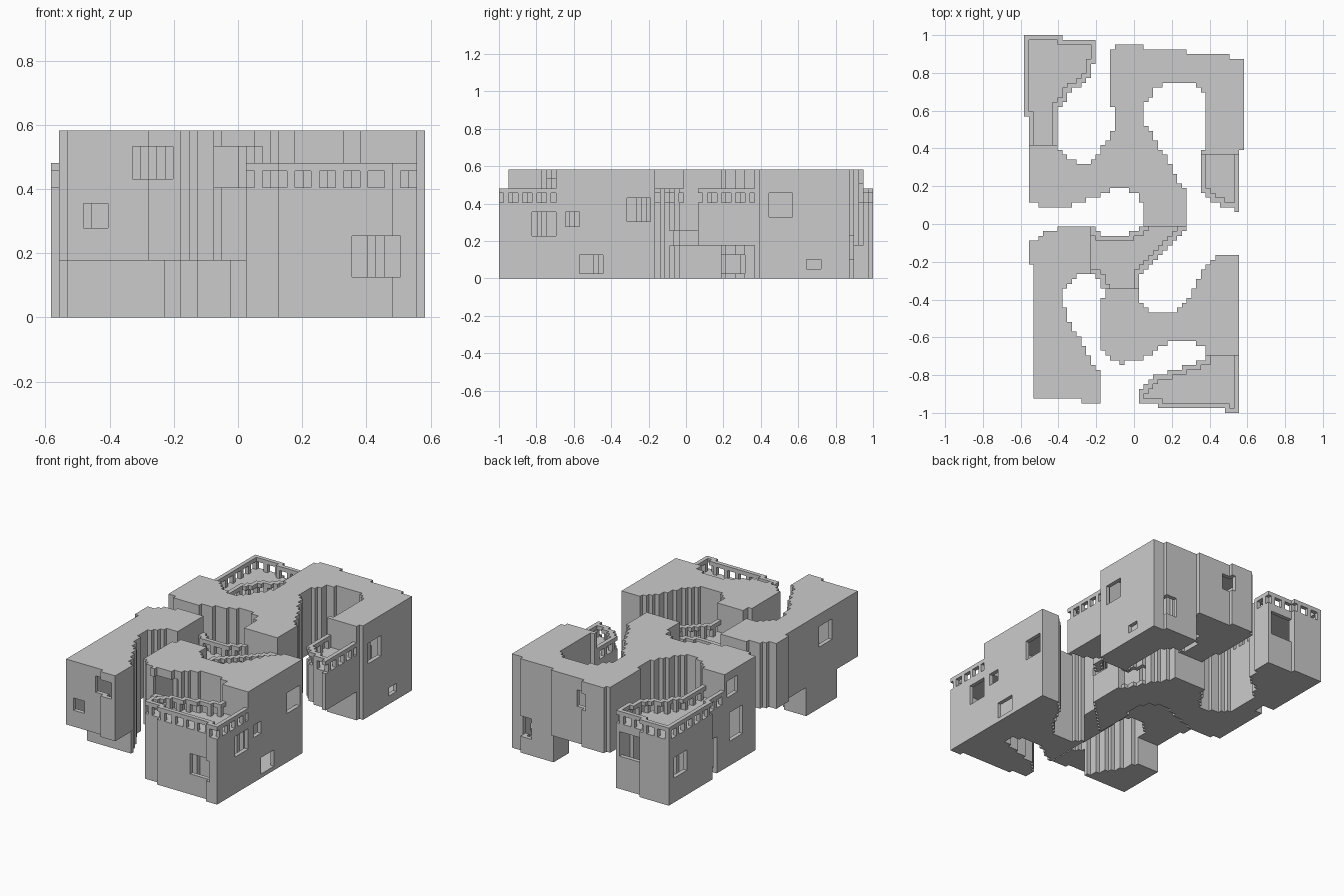
import bpy

if "Cube" in bpy.data.objects:
    bpy.data.objects.remove(bpy.data.objects["Cube"])

# Block grid: 46 x 79 x 23 cubes
V = 2 / 79
NX, NY, NZ = 46, 79, 23
DECK, RAIL, LIFT = 16, 19, 7      # terrace floor, parapet top, raised underside

# Winding footprints, snapped to the block grid below
UPPER = [(-.58, 1), (-.39, 1), (-.39, .975), (-.205, .975), (-.205, .86), (-.24, .78),
         (-.34, .69), (-.41, .6), (-.41, .43), (-.35, .34), (-.28, .32), (-.22, .33),
         (-.13, .46), (-.1, .5), (-.1, .62), (-.13, .63), (-.13, .9), (-.08, .95),
         (.04, .95), (.05, .93), (.27, .92), (.28, .9), (.5, .9), (.5, .88), (.58, .88),
         (.58, .4), (.55, .39), (.55, .07), (.5, .08), (.42, .11), (.35, .18), (.35, .38),
         (.38, .41), (.38, .67), (.32, .74), (.26, .755), (.17, .75), (.1, .7), (.05, .62),
         (.05, .55), (.12, .43), (.2, .3), (.27, .17), (.27, 0), (.05, 0), (.05, .1),
         (0, .17), (-.1, .2), (-.2, .14), (-.36, .095), (-.51, .1), (-.55, .12),
         (-.55, .58), (-.58, .58)]
LOWER = [(.27, 0), (.27, -.04), (.14, -.17), (.02, -.29), (.02, -.39), (.07, -.45),
         (.13, -.47), (.23, -.46), (.29, -.4), (.36, -.26), (.41, -.2), (.46, -.16),
         (.55, -.16), (.55, -1), (.48, -1), (.48, -.97), (.13, -.965), (.13, -.945),
         (.03, -.94), (.03, -.87), (.1, -.8), (.25, -.765), (.37, -.72), (.38, -.66),
         (.32, -.62), (.22, -.615), (.13, -.66), (.03, -.72), (-.07, -.74), (-.16, -.69),
         (-.18, -.65), (-.18, -.44), (-.155, -.35), (-.2, -.27), (-.28, -.26), (-.38, -.36),
         (-.36, -.5), (-.25, -.67), (-.18, -.8), (-.18, -.95), (-.28, -.95), (-.28, -.92),
         (-.53, -.92), (-.53, -.21), (-.55, -.2), (-.55, -.1), (-.48, -.05), (-.35, -.01),
         (-.23, -.01), (-.2, -.04), (-.1, -.07), (-.02, -.05), (.04, -.01), (.05, 0)]

# Window openings: x0, x1, y0, y1, z0, z1
WINDOWS = [
    # right side
    (.47, .6, -.835, -.7, .23, .36), (.47, .6, -.65, -.58, .28, .36),
    (.47, .6, -.57, -.44, .03, .13), (.47, .6, -.32, -.19, .31, .43),
    (.5, .6, .64, .72, .05, .1), (.5, .6, .45, .57, .33, .46),
    (.2, .3, -.09, .08, .18, .26), (.12, .3, .19, .31, .03, .13),
    # front
    (-.48, -.4, -1, -.84, .28, .36), (-.33, -.2, -1, -.85, .43, .535),
    (.35, .5, -1, -.89, .125, .255), (-.08, .07, -.76, -.67, .405, .535),
    # left side
    (-.6, -.5, .83, .94, .14, .28), (-.6, -.47, .25, .37, .14, .33),
    (-.6, -.47, .28, .4, .44, .535), (-.6, -.5, .5, .57, 0, .23),
    (-.6, -.45, -.66, -.54, .38, .5),
    # back
    (.43, .51, .8, 1, .1, .23), (.02, .1, .85, 1, .4, .51), (-.37, -.24, .9, 1.01, .2, .36)]


def inside(poly, x, y):
    hit = False
    for (ax, ay), (bx, by) in zip(poly, poly[1:] + poly[:1]):
        if (ay > y) != (by > y) and x < ax + (y - ay) * (bx - ax) / (by - ay):
            hit = not hit
    return hit


def centre(i, j):
    return (i + .5 - NX / 2) * V, (j + .5 - NY / 2) * V


def is_terrace(x, y):
    return ((x < -.19 and y > .42) or (x > .34 and .05 < y < .37)
            or (x > .02 and y < -.69 and (x > .2 or y < -.76))
            or (-.23 < x < .29 and -.33 < y < -.01))


def underside(x, y):
    if (x > .34 and 0 < y < .37) or (-.2 < x < .28 and y > .5):
        return LIFT
    on_support = x < -.23 and -.73 < y < -.43
    return LIFT if x < .02 and y < 0 and not on_support else 0


def in_window(x, y, z):
    return any(a < x < b and c < y < d and e < z < f for a, b, c, d, e, f in WINDOWS)


upper = {(i, j) for i in range(NX) for j in range(NY) if inside(UPPER, *centre(i, j))}
lower = {(i, j) for i in range(NX) for j in range(NY) if inside(LOWER, *centre(i, j))}
lower -= upper
plan = upper | lower
AROUND = [(a, b, c) for a in (-1, 0, 1) for b in (-1, 0, 1) for c in (-1, 0, 1)]

# Full volume, then the hollow rooms inside it
volume = set()
for i, j in plan:
    x, y = centre(i, j)
    volume |= {(i, j, k) for k in range(underside(x, y), DECK if is_terrace(x, y) else NZ)}
rooms = {(i, j, k) for i, j, k in volume
         if all((i + a, j + b, k + c) in volume for a, b, c in AROUND)}


def walls(cells):
    return {(i, j, k) for i, j, k in volume - rooms
            if (i, j) in cells and not in_window(*centre(i, j), (k + .5) * V)}


def parapets(cells):
    out = set()
    for i, j in cells:
        edge = any((i + a, j + b) not in plan for a, b, _ in AROUND)
        if edge and is_terrace(*centre(i, j)):
            first = DECK if (i + j) % 3 == 0 else RAIL - 1    # post or opening
            out |= {(i, j, k) for k in range(first, RAIL)}
    return out


parts = {"back_block": walls(upper), "front_block": walls(lower),
         "back_terrace_parapets": parapets(upper), "front_terrace_parapets": parapets(lower)}
solid = set().union(*parts.values())

# Each face: outward step and its four corners
FACES = [((1, 0, 0), ((1, 0, 0), (1, 1, 0), (1, 1, 1), (1, 0, 1))),
         ((-1, 0, 0), ((0, 0, 0), (0, 0, 1), (0, 1, 1), (0, 1, 0))),
         ((0, 1, 0), ((0, 1, 0), (0, 1, 1), (1, 1, 1), (1, 1, 0))),
         ((0, -1, 0), ((0, 0, 0), (1, 0, 0), (1, 0, 1), (0, 0, 1))),
         ((0, 0, 1), ((0, 0, 1), (1, 0, 1), (1, 1, 1), (0, 1, 1))),
         ((0, 0, -1), ((0, 0, 0), (0, 1, 0), (1, 1, 0), (1, 0, 0)))]


def build(name, cells):
    index, faces = {}, []
    for i, j, k in sorted(cells):
        for (a, b, c), corners in FACES:
            if (i + a, j + b, k + c) not in solid:
                faces.append([index.setdefault((i + p, j + q, k + r), len(index))
                              for p, q, r in corners])
    verts = [((i - NX / 2) * V, (j - NY / 2) * V, k * V) for i, j, k in index]
    mesh = bpy.data.meshes.new(name)
    mesh.from_pydata(verts, [], faces)
    mesh.update()
    bpy.context.collection.objects.link(bpy.data.objects.new(name, mesh))


for name, cells in parts.items():
    build(name, cells)
